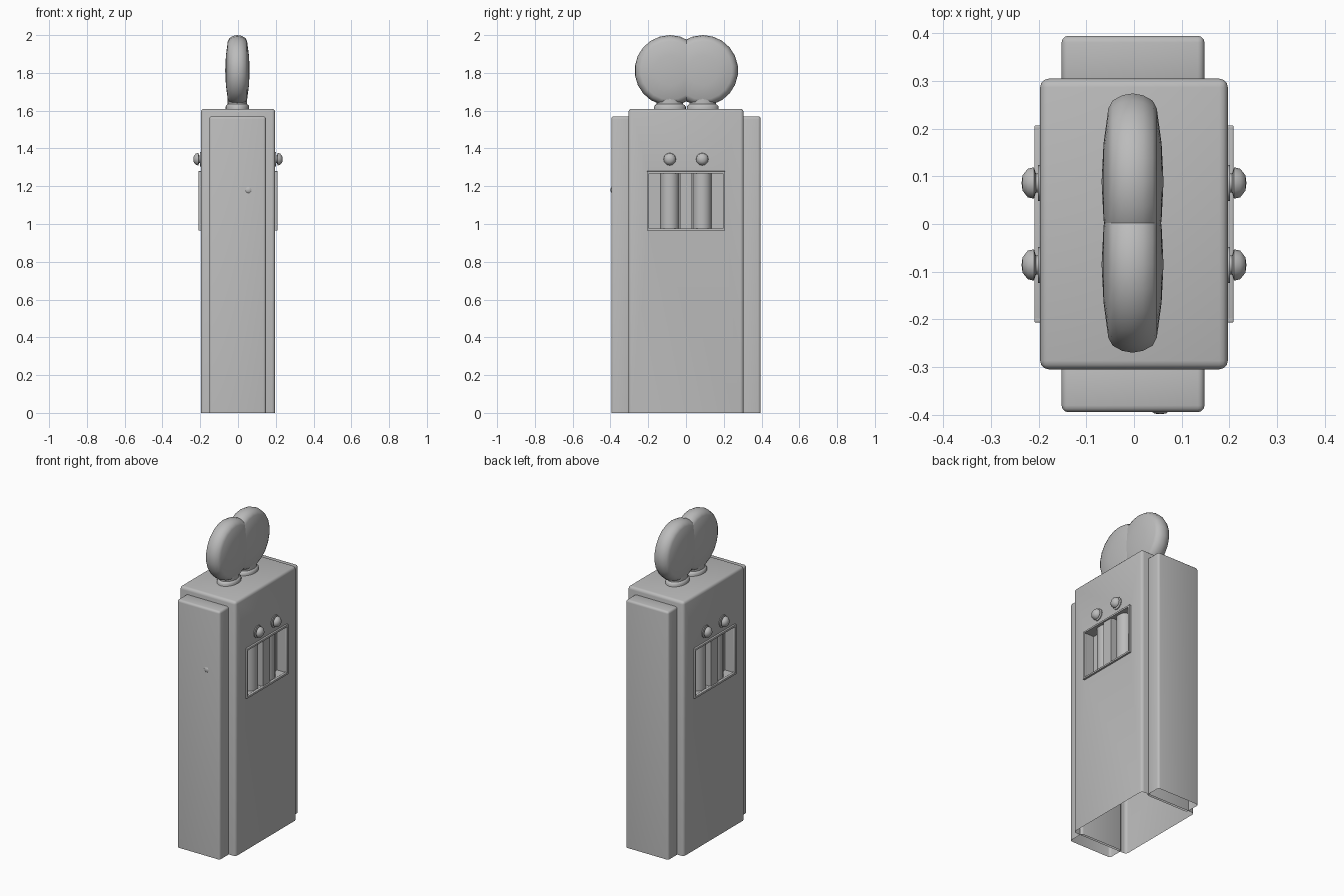
import bpy, bmesh, math
from mathutils import Matrix, Vector

cube = bpy.data.objects.get("Cube")
if cube:
    bpy.data.objects.remove(cube, do_unlink=True)

grey = bpy.data.materials.new("plain_grey")
grey.use_nodes = True
grey.diffuse_color = (0.5, 0.5, 0.5, 1)
grey.node_tree.nodes["Principled BSDF"].inputs["Base Color"].default_value = (0.5, 0.5, 0.5, 1)


def finish(name, bm, smooth=True):
    bmesh.ops.recalc_face_normals(bm, faces=bm.faces)
    mesh = bpy.data.meshes.new(name)
    bm.to_mesh(mesh)
    bm.free()
    mesh.materials.append(grey)
    ob = bpy.data.objects.new(name, mesh)
    bpy.context.collection.objects.link(ob)
    if smooth:
        shade(ob)
    return ob


def shade(ob):
    bpy.ops.object.select_all(action='DESELECT')
    ob.select_set(True)
    bpy.context.view_layer.objects.active = ob
    bpy.ops.object.shade_smooth_by_angle(angle=math.radians(40))


def box(name, lo, hi, bevel=0.0, smooth=True):
    """Box between two corners; the bevel leaves the floor edges square."""
    lo, hi = Vector(lo), Vector(hi)
    bm = bmesh.new()
    bmesh.ops.create_cube(bm, size=1)
    for v in bm.verts:
        v.co = (lo + hi) / 2 + v.co * (hi - lo)
    if bevel:
        edges = [e for e in bm.edges if max(v.co.z for v in e.verts) > lo.z + 0.001]
        bmesh.ops.bevel(bm, geom=edges, offset=bevel, segments=3, profile=0.5, affect='EDGES')
    return finish(name, bm, smooth)


def lathe(name, profile, steps, place):
    """Revolve (radius, height) points about z, then place the result."""
    bm = bmesh.new()
    verts = [bm.verts.new((r, 0, h)) for r, h in profile]
    edges = [bm.edges.new(pair) for pair in zip(verts, verts[1:])]
    bmesh.ops.spin(bm, geom=verts + edges, cent=(0, 0, 0), axis=(0, 0, 1),
                   angle=math.tau, steps=steps)
    bmesh.ops.remove_doubles(bm, verts=bm.verts, dist=0.0005)
    bmesh.ops.transform(bm, matrix=place, verts=bm.verts)
    return finish(name, bm)


def open_bottom(ob):
    bm = bmesh.new()
    bm.from_mesh(ob.data)
    floor = [f for f in bm.faces if abs(f.calc_center_median().z) < 0.001]
    bmesh.ops.delete(bm, geom=floor, context='FACES')
    bm.to_mesh(ob.data)
    bm.free()


HALF, WIN_Y, WIN_LO, WIN_HI = 0.197, 0.207, 0.965, 1.28

# Main cabinet with a window recess on each broad side
body = box("main_cabinet", (-HALF, -0.305, 0), (HALF, 0.305, 1.61), 0.018, False)
for s in (1, -1):
    cutter = box("window_cutter", (s * 0.21 - 0.075, -WIN_Y + 0.008, WIN_LO + 0.008),
                 (s * 0.21 + 0.075, WIN_Y - 0.008, WIN_HI - 0.008), 0, False)
    cutter.hide_render = True
    cutter.hide_set(True)
    mod = body.modifiers.new("window", 'BOOLEAN')
    mod.operation = 'DIFFERENCE'
    mod.solver = 'EXACT'
    mod.object = cutter
bpy.context.view_layer.update()
evaluated = body.evaluated_get(bpy.context.evaluated_depsgraph_get())
cut_mesh = bpy.data.meshes.new_from_object(evaluated)
body.modifiers.clear()
body.data = cut_mesh
for ob in [o for o in bpy.data.objects if o.name.startswith("window_cutter")]:
    bpy.data.objects.remove(ob, do_unlink=True)
open_bottom(body)
shade(body)

# Narrow end columns
for label, s in (("front", -1), ("back", 1)):
    ys = sorted((s * 0.29, s * 0.395))
    column = box(label + "_column", (-0.152, ys[0], 0), (0.148, ys[1], 1.57), 0.014)
    open_bottom(column)

# Small lock on the front column
lathe("front_lock", [(0, 0.004), (0.012, 0.003), (0.016, 0)], 10,
      Matrix.Translation((0.055, -0.395, 1.18)) @ Matrix.Rotation(math.pi / 2, 4, 'X'))

for side, s in (("left", 1), ("right", -1)):
    # Raised window frame
    x0, x1 = sorted((s * 0.19, s * 0.209))
    t = 0.012
    for e in (-1, 1):
        a, b = sorted((e * WIN_Y, e * (WIN_Y - t)))
        box(side + "_frame_post", (x0, a, WIN_LO), (x1, b, WIN_HI), 0.003)
    for z in (WIN_LO, WIN_HI - t):
        box(side + "_frame_rail", (x0, -WIN_Y, z), (x1, WIN_Y, z + t), 0.003)

    # Central divider and the two rounded pillars in the recess
    x0, x1 = sorted((s * 0.13, s * 0.2))
    box(side + "_window_divider", (x0, -0.033, WIN_LO + t / 2), (x1, 0.033, WIN_HI - t / 2))
    for y in (-0.086, 0.086):
        lathe(side + "_window_pillar", [(0.05, WIN_LO + t / 2), (0.05, WIN_HI - t / 2)], 20,
              Matrix.Translation((s * 0.14, y, 0)))

        # Button above each pillar
        outward = Matrix.Rotation(s * math.pi / 2, 4, 'Y')
        lathe(side + "_button", [(0.038, -0.01), (0.038, 0.006), (0.02, 0.006), (0.02, 0.01),
                                 (0.033, 0.014), (0.03, 0.027), (0.016, 0.038), (0, 0.04)], 12,
              Matrix.Translation((s * 0.196, y, 1.343)) @ outward)

# Twin flattened globes on oval collars
rim = [(0, 0.065), (0.08, 0.061), (0.155, 0.051), (0.172, 0.042), (0.183, 0.022), (0.187, 0)]
globe = rim + [(r, -h) for r, h in reversed(rim[:-1])]
for label, y in (("front", -0.085), ("back", 0.089)):
    lathe(label + "_globe", globe, 22,
          Matrix.Translation((-0.003, y, 1.813)) @ Matrix.Rotation(math.pi / 2, 4, 'Y'))
    lathe(label + "_globe_collar",
          [(0.084, -0.01), (0.084, 0.012), (0.078, 0.02), (0.07, 0.024), (0.07, 0.06)], 24,
          Matrix.Translation((-0.003, y, 1.61)) @ Matrix.Diagonal((0.74, 1, 1, 1)))
